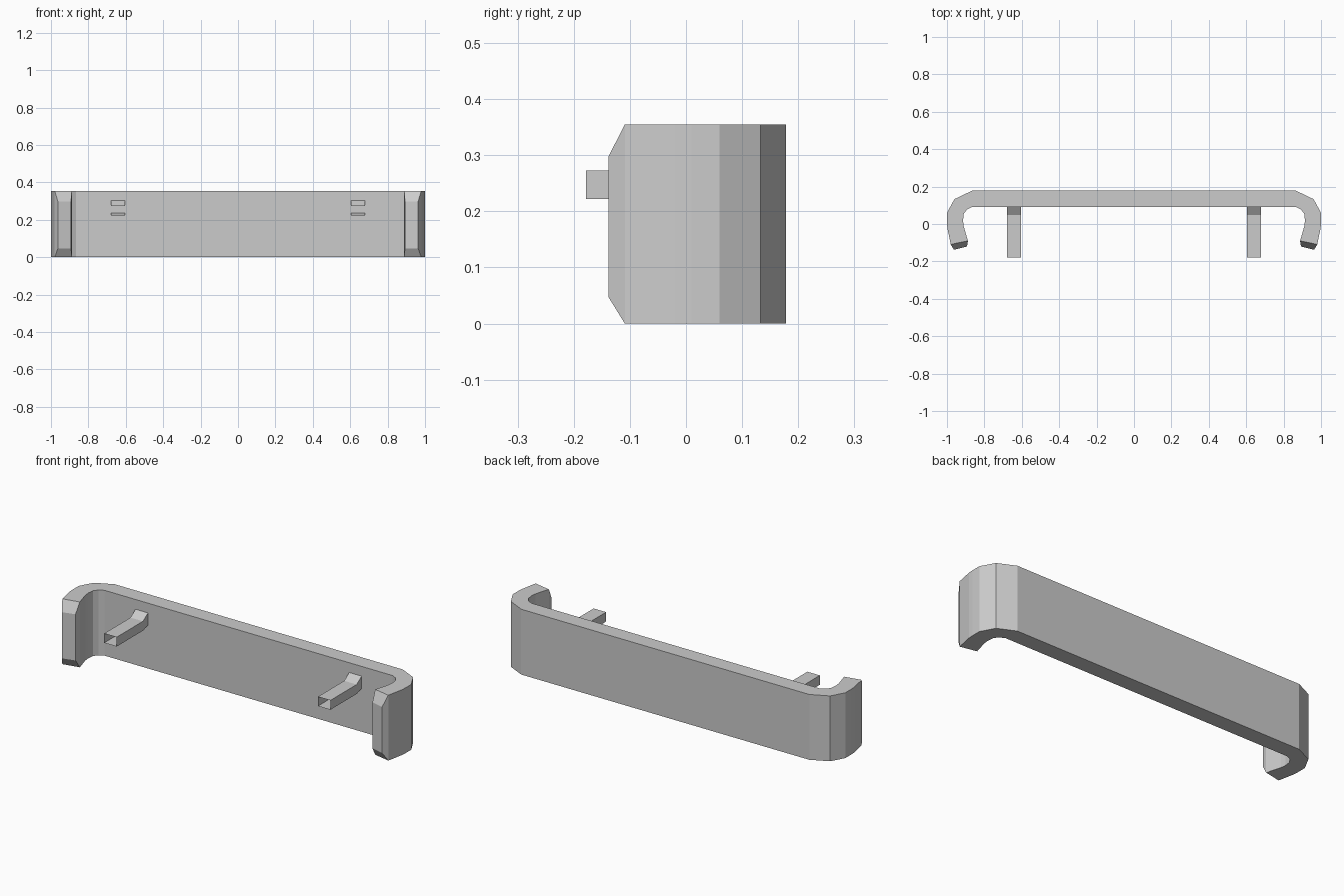
import bpy, bmesh

if "Cube" in bpy.data.objects:
    bpy.data.objects.remove(bpy.data.objects["Cube"])

grey = bpy.data.materials.new("light_grey")
grey.diffuse_color = (0.6, 0.6, 0.6, 1)
grey.use_nodes = True
grey.node_tree.nodes["Principled BSDF"].inputs["Base Color"].default_value = grey.diffuse_color

H = 0.355  # bumper height


def finish(name, bm):
    bmesh.ops.recalc_face_normals(bm, faces=bm.faces[:])
    mesh = bpy.data.meshes.new(name)
    bm.to_mesh(mesh)
    bm.free()
    mesh.materials.append(grey)
    obj = bpy.data.objects.new(name, mesh)
    bpy.context.collection.objects.link(obj)
    return obj


def loft(bm, rings, cap):
    """Bridge four-cornered rings, optionally closing both ends."""
    loops = [[bm.verts.new(p) for p in ring] for ring in rings]
    for a, b in zip(loops, loops[1:]):
        for i in range(4):
            j = (i + 1) % 4
            bm.faces.new((a[i], a[j], b[j], b[i]))
    if cap:
        bm.faces.new(loops[0])
        bm.faces.new(loops[-1])


# Bumper: cross-sections from the chamfered tip to the straight beam
# (outer x, outer y, inner x, inner y, bottom z, top z)
half = [
    (0.963, -0.138, 0.893, -0.120, 0.047, 0.298),
    (0.980, -0.109, 0.888, -0.090, 0, H),
    (0.998, -0.020, 0.911, -0.010, 0, H),
    (1.000, 0.010, 0.914, 0.020, 0, H),
    (1.000, 0.060, 0.910, 0.055, 0, H),
    (0.960, 0.133, 0.893, 0.077, 0, H),
    (0.866, 0.178, 0.866, 0.091, 0, H),
]


def section(s, side):
    ox, oy, ix, iy, z0, z1 = s
    return [(side * ox, oy, z0), (side * ix, iy, z0),
            (side * ix, iy, z1), (side * ox, oy, z1)]


bm = bmesh.new()
loft(bm, [section(s, 1) for s in half] + [section(s, -1) for s in reversed(half)], True)
finish("bumper", bm)

# Mounting brackets: open-ended tubes that bend up to meet the beam
# (y, bottom z, top z)
bracket = [(-0.178, 0.222, 0.273), (0.048, 0.222, 0.273), (0.091, 0.235, 0.302)]
for side, name in ((-1, "left_bracket"), (1, "right_bracket")):
    x0, x1 = side * 0.605, side * 0.680
    bm = bmesh.new()
    loft(bm, [[(x0, y, a), (x1, y, a), (x1, y, b), (x0, y, b)] for y, a, b in bracket], False)
    # Outward normals for an open tube
    obj = finish(name, bm)
    top = max(obj.data.polygons, key=lambda p: p.center.z)
    if top.normal.z < 0:
        obj.data.flip_normals()
